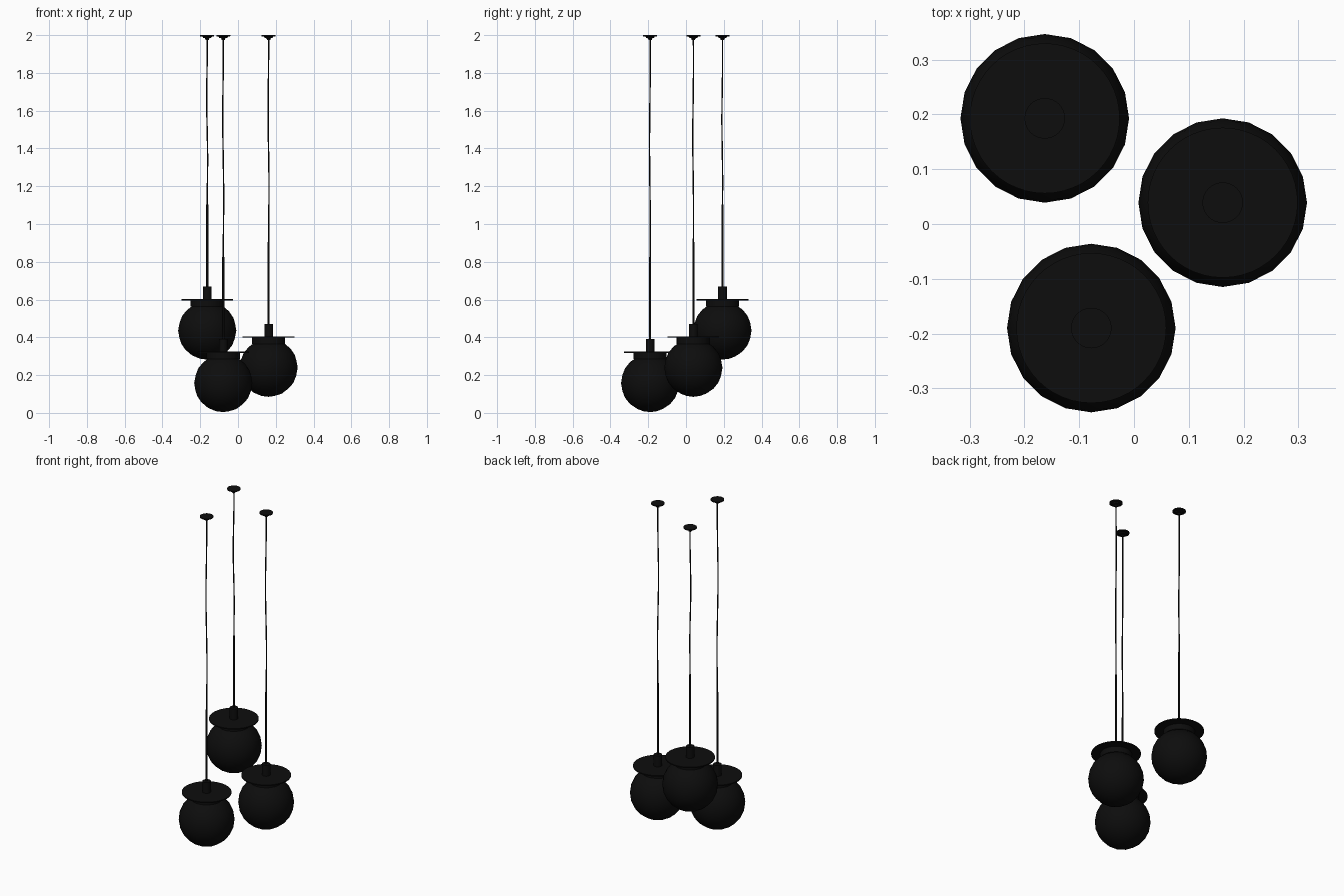
import bpy, bmesh, math

cube = bpy.data.objects.get("Cube")
if cube:
    bpy.data.objects.remove(cube, do_unlink=True)

black = bpy.data.materials.new("matte_black")
black.use_nodes = True
black.diffuse_color = (0.004, 0.004, 0.004, 1)
bsdf = black.node_tree.nodes["Principled BSDF"]
bsdf.inputs["Base Color"].default_value = (0.004, 0.004, 0.004, 1)
bsdf.inputs["Roughness"].default_value = 0.6


def finish(name, bm, loc, angle=35):
    bmesh.ops.recalc_face_normals(bm, faces=bm.faces)
    mesh = bpy.data.meshes.new(name)
    bm.to_mesh(mesh)
    bm.free()
    mesh.materials.append(black)
    ob = bpy.data.objects.new(name, mesh)
    ob.location = loc
    bpy.context.collection.objects.link(ob)
    bpy.ops.object.select_all(action='DESELECT')
    ob.select_set(True)
    bpy.context.view_layer.objects.active = ob
    bpy.ops.object.shade_smooth_by_angle(angle=math.radians(angle))
    return ob


def turned(name, profile, loc, segs=32):
    """Capped round part from (radius, z) rings; optional x, y shift per ring."""
    bm = bmesh.new()
    rings = []
    for r, z, *shift in profile:
        dx, dy = shift or (0, 0)
        rings.append([bm.verts.new((dx + r * math.cos(2 * math.pi * i / segs),
                                    dy + r * math.sin(2 * math.pi * i / segs), z))
                      for i in range(segs)])
    for a, b in zip(rings, rings[1:]):
        for i in range(segs):
            j = (i + 1) % segs
            bm.faces.new((a[i], a[j], b[j], b[i]))
    bm.faces.new(rings[0][::-1])
    bm.faces.new(rings[-1])
    return finish(name, bm, loc)


def pendant(tag, x, y, plate_z):
    # globe shade
    bm = bmesh.new()
    bmesh.ops.create_icosphere(bm, subdivisions=3, radius=0.154)
    finish("globe_" + tag, bm, (x, y, plate_z - 0.163))
    # collar gripping the globe, and the thin wide plate above it
    turned("collar_" + tag, [(0.088, -0.037), (0.088, 0.0)], (x, y, plate_z))
    turned("plate_" + tag, [(0.137, -0.003), (0.137, 0.003)], (x, y, plate_z), 48)
    # lamp socket
    turned("socket_" + tag, [(0.023, 0.0), (0.023, 0.069)], (x, y, plate_z), 24)
    # stiff lower rod
    rod_top = plate_z + 0.503
    turned("rod_" + tag, [(0.0055, plate_z + 0.06), (0.0055, rod_top)], (x, y, 0), 12)
    # slightly wavy cable up to the ceiling
    span = 1.98 - rod_top
    cable = []
    for i in range(17):
        t = i / 16
        wave = 0.003 * math.sin(math.pi * t)
        cable.append((0.0035, rod_top - 0.01 + t * (span + 0.01),
                      wave * math.sin(7 * t), wave * math.cos(6 * t)))
    turned("cable_" + tag, cable, (x, y, 0), 8)
    # ceiling canopy
    turned("canopy_" + tag, [(0.009, 1.975), (0.011, 1.983), (0.021, 1.985),
                             (0.023, 1.991), (0.037, 1.994), (0.037, 2.0)], (x, y, 0))


pendant("back", -0.163, 0.193, 0.599)
pendant("left", 0.162, 0.039, 0.402)
pendant("front", -0.078, -0.19, 0.321)
